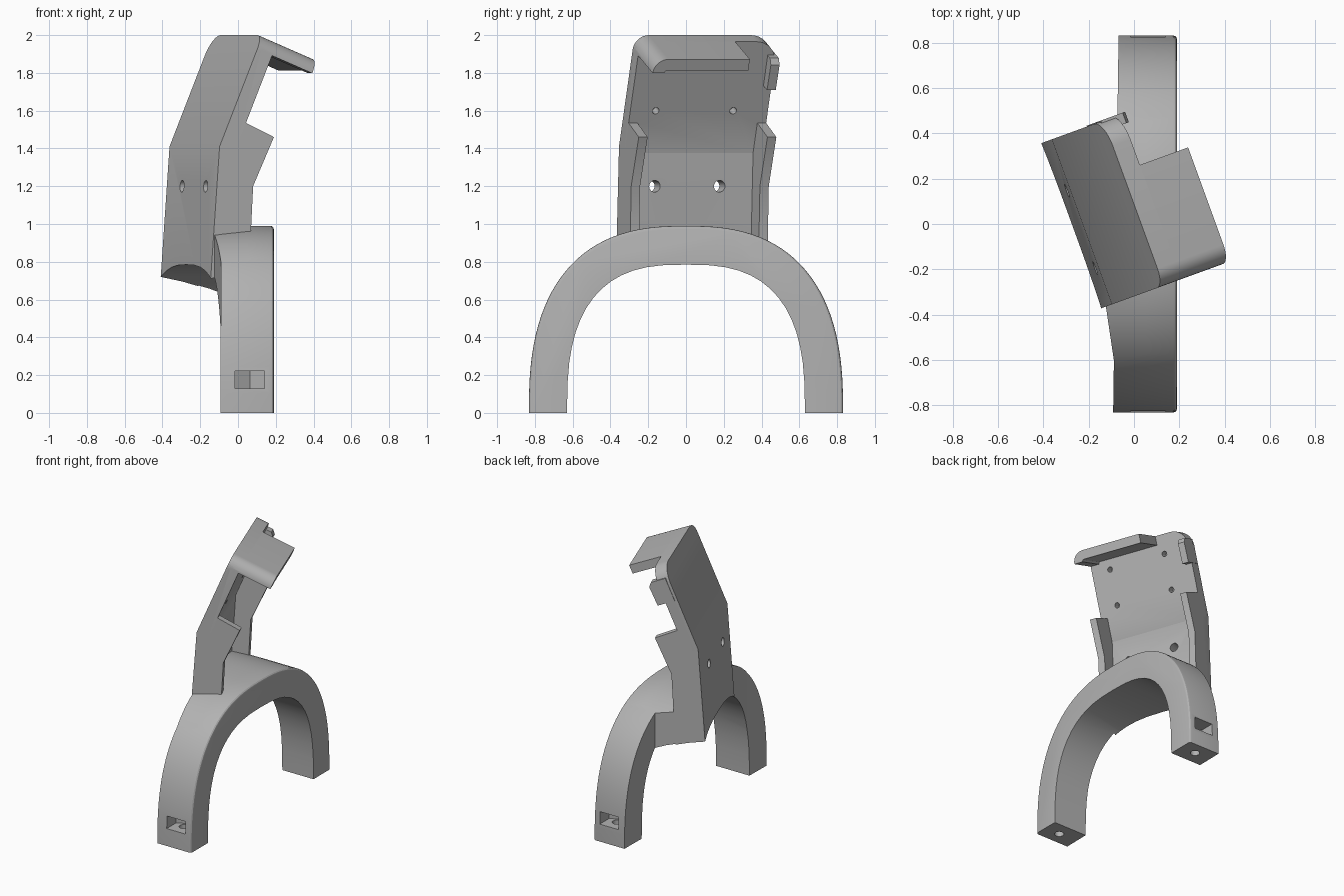
import bpy, bmesh
from math import sin, cos, pi, radians
from mathutils import Vector

cube = bpy.data.objects.get("Cube")
if cube:
    bpy.data.objects.remove(cube, do_unlink=True)

grey = bpy.data.materials.new("plain grey")
grey.use_nodes = True
GREY = (0.45, 0.45, 0.45, 1)
grey.diffuse_color = GREY
grey.node_tree.nodes["Principled BSDF"].inputs["Base Color"].default_value = GREY

# World axes, and the turned axes of the holder (U = depth, V = width)
X, Y, Z = Vector((1, 0, 0)), Vector((0, 1, 0)), Vector((0, 0, 1))
TURN, LEAN = radians(20), radians(22.4)
U = Vector((cos(TURN), sin(TURN), 0))
V = Vector((-sin(TURN), cos(TURN), 0))
# Axes of the leaning upper plate: T runs up it, N points out of its front
T = U * sin(LEAN) + Z * cos(LEAN)
N = U * cos(LEAN) - Z * sin(LEAN)
BEND = (-0.213, 1.41)
B = U * BEND[0] + Z * BEND[1]


def prism(name, pts, a, b, d, lo, hi, origin=Vector()):
    """Outline pts in axes a, b, extruded along d from lo to hi."""
    bm = bmesh.new()
    ends = [[bm.verts.new(origin + a * p + b * q + d * e) for p, q in pts]
            for e in (lo, hi)]
    for ring in ends:
        bm.faces.new(ring)
    for i in range(len(pts)):
        j = (i + 1) % len(pts)
        bm.faces.new((ends[0][i], ends[0][j], ends[1][j], ends[1][i]))
    bmesh.ops.recalc_face_normals(bm, faces=bm.faces)
    mesh = bpy.data.meshes.new(name)
    bm.to_mesh(mesh)
    bm.free()
    mesh.materials.append(grey)
    ob = bpy.data.objects.new(name, mesh)
    bpy.context.collection.objects.link(ob)
    return ob


def combine(target, other, operation):
    """Apply a boolean and remove the helper."""
    mod = target.modifiers.new("combine", 'BOOLEAN')
    mod.operation, mod.object, mod.solver = operation, other, 'EXACT'
    bpy.context.view_layer.objects.active = target
    bpy.ops.object.modifier_apply(modifier=mod.name)
    bpy.data.objects.remove(other, do_unlink=True)


def arc(cx, cy, r, start, end, n=8):
    return [(cx + r * cos(radians(start + (end - start) * i / n)),
             cy + r * sin(radians(start + (end - start) * i / n))) for i in range(n + 1)]


def arch_line(w, h, power, n, foot):
    """Squarish half oval standing on z = foot."""
    pts = [(w, foot)] if foot < 0 else []
    for i in range(n + 1):
        c, s = cos(pi * i / n), sin(pi * i / n)
        side = 1 if c > 0 else -1
        pts.append((side * w * abs(c) ** (2 / power), h * max(s, 0) ** (2 / power)))
    return pts + ([(-w, foot)] if foot < 0 else [])


def lean(n, s):
    """Point on the leaning plate as depth and height."""
    return (BEND[0] + n * cos(LEAN) + s * sin(LEAN),
            BEND[1] - n * sin(LEAN) + s * cos(LEAN))


# Arch, with its front rim rounded and its back face slightly skewed
OUTER = arch_line(0.832, 0.99, 2.55, 56, 0)
arch = prism("arch_bracket", OUTER, Y, Z, X, -0.08, 0.19)
bm = bmesh.new()
bm.from_mesh(arch.data)
rim = [e for e in bm.edges if all(v.co.x > 0.18 for v in e.verts)
       and max(v.co.z for v in e.verts) > 0.001]
for v in bm.verts:
    if v.co.x < 0:
        v.co.x -= 0.012 * v.co.y / -0.83 if v.co.y < 0 else -0.012 * v.co.y / 0.83
bmesh.ops.bevel(bm, geom=rim, offset=0.018, segments=3, profile=0.5, affect='EDGES')
bm.to_mesh(arch.data)
bm.free()

# Backward extension of the arch under the holder
corners = [U * -0.24 + V * 0.47, U * -0.24 - V * 0.295]
foot = [(c.x, c.y) for c in corners] + [(-0.089, -0.6), (0.05, -0.6), (0.05, 0.45)]
tip = U * 0.1 + V * 0.47
foot += [(tip.x, tip.y)]
extension = prism("extension", foot, X, Y, Z, 0.3, 1.3)
combine(extension, prism("outer", OUTER, Y, Z, X, -0.7, 0.4), 'INTERSECT')
combine(arch, extension, 'UNION')

# Holder: lower plate, then leaning upper plate with rounded top corners
LO, HI, TOP, THICK = -0.3, 0.475, 0.638, 0.09
holder = prism("holder", [(-0.271, 0.6), (-0.18, 0.6), lean(THICK, 0),
                          lean(0.045, 0.05), BEND], U, Z, V, LO, HI)
upper = [(LO, 0), (HI, 0)] + arc(HI - 0.12, TOP - 0.12, 0.12, 0, 90) \
    + arc(LO + 0.08, TOP - 0.08, 0.08, 90, 180)
combine(holder, prism("upper", upper, V, T, N, 0, THICK, B), 'UNION')

# Side flanges
flange = [(-0.24, 0.6), (-0.055, 0.6), (-0.024, 1.2), lean(0.264, 0.163),
          lean(0.05, 0.174), lean(0.03, 0)]
for v0, v1 in ((LO, LO + 0.05), (HI - 0.05, HI)):
    combine(holder, prism("flange", flange, U, Z, V, v0, v1), 'UNION')

# Top lip that wraps round one corner
lip = arc(LO + 0.08, TOP - 0.08, 0.08, 180, 90) + [(0.236, TOP), (0.236, TOP - 0.065)] \
    + arc(LO + 0.08, TOP - 0.08, 0.015, 90, 180, 3)
combine(holder, prism("lip", lip, V, T, N, 0.02, 0.335, B), 'UNION')

# Side tab
tab = [lean(0.02, 0.385), lean(0.15, 0.385), lean(0.155, 0.53),
       lean(0.13, 0.56), lean(0.02, 0.56)]
combine(holder, prism("tab", tab, U, Z, V, HI - 0.045, HI + 0.004), 'UNION')

# Screw holes: two through the lower plate, four blind ones above
for v in (-0.125, 0.24):
    hole = arc(v, 1.2, 0.031, 0, 345, 23)
    combine(holder, prism("hole", hole, V, Z, U, -0.4, 0), 'DIFFERENCE')
for v in (-0.157, 0.279):
    for s in (0.242, 0.5):
        hole = arc(v, s, 0.019, 0, 337.5, 15)
        combine(holder, prism("hole", hole, V, T, N, 0.03, 0.2, B), 'DIFFERENCE')

# Join, then open the inside of the arch
combine(arch, holder, 'UNION')
inner = arch_line(0.63, 0.785, 2.75, 28, -0.1)
combine(arch, prism("inner", inner, Y, Z, X, -0.8, 0.8), 'DIFFERENCE')

# Nut pocket and bolt hole in each leg
for side in (-1, 1):
    pocket = [(-0.015, side * 0.9), (0.14, side * 0.9), (0.14, side * 0.72),
              (0.0625, side * 0.675), (-0.015, side * 0.72)]
    combine(arch, prism("pocket", pocket, X, Y, Z, 0.13, 0.222), 'DIFFERENCE')
    bolt = arc(0.0625, side * 0.735, 0.033, 0, 345, 23)
    combine(arch, prism("bolt", bolt, X, Y, Z, -0.1, 0.17), 'DIFFERENCE')

# Smooth curves, crisp corners
bpy.ops.object.select_all(action='DESELECT')
arch.select_set(True)
bpy.context.view_layer.objects.active = arch
bpy.ops.object.shade_smooth_by_angle(angle=radians(25))
